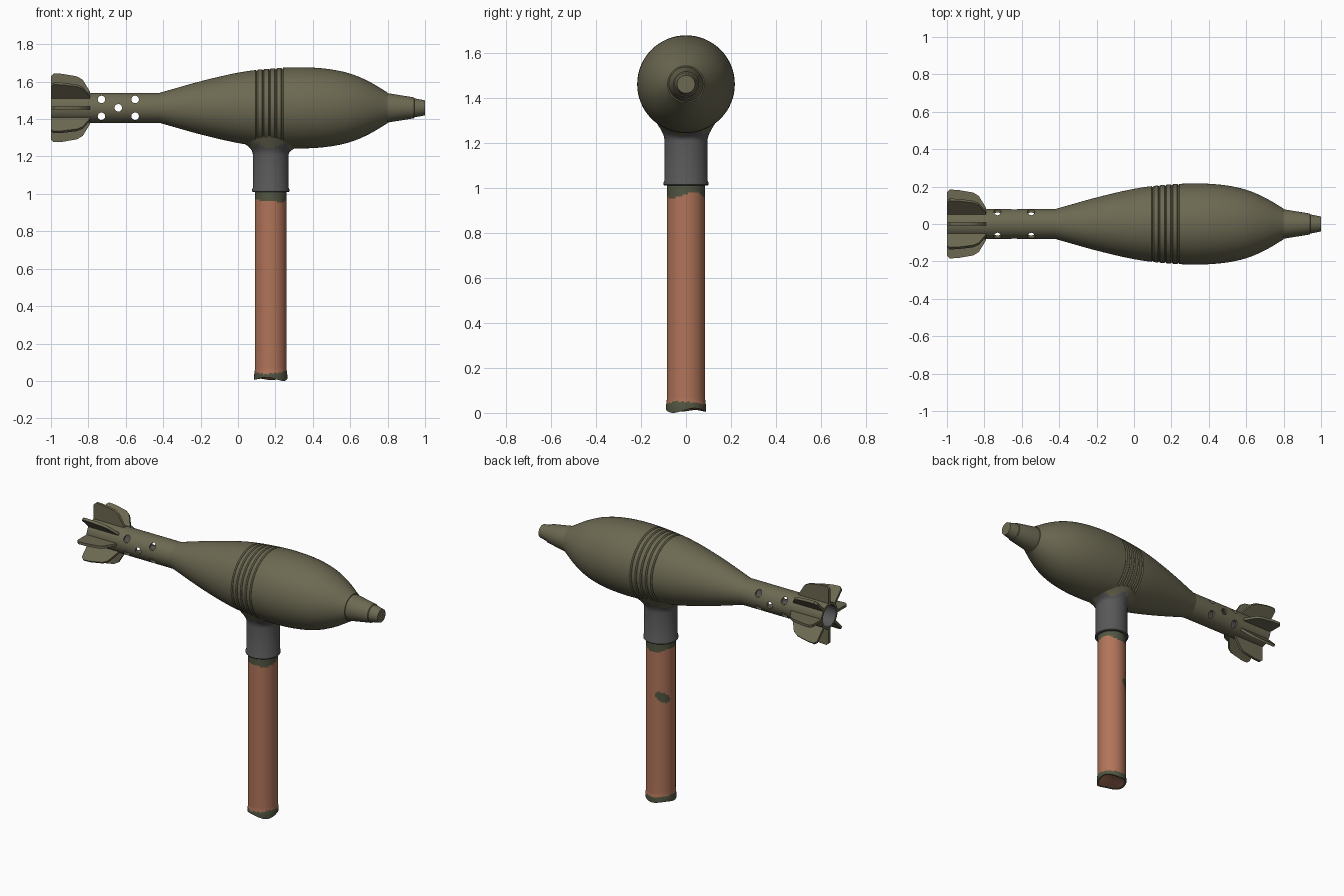
import bpy, bmesh, math
from mathutils import Vector, Matrix

if "Cube" in bpy.data.objects:
    bpy.data.objects.remove(bpy.data.objects["Cube"])

AXIS_Z, HX, N = 1.46, 0.175, 64      # shell axis height, handle x, segments


def material(name, rgb):
    m = bpy.data.materials.new(name)
    m.diffuse_color = (*rgb, 1)
    m.use_nodes = True
    m.node_tree.nodes["Principled BSDF"].inputs["Base Color"].default_value = m.diffuse_color
    return m


olive = material("olive green", (0.150, 0.140, 0.084))
grey = material("steel grey", (0.098, 0.098, 0.098))
wood = material("reddish wood", (0.440, 0.176, 0.102))
paint = material("dark green paint", (0.084, 0.093, 0.054))


def finish(name, bm, mats, rule=None, angle=30):
    bmesh.ops.remove_doubles(bm, verts=bm.verts, dist=1e-5)
    bmesh.ops.recalc_face_normals(bm, faces=bm.faces)
    if rule:
        for f in bm.faces:
            f.material_index = rule(f.calc_center_median())
    me = bpy.data.meshes.new(name)
    bm.to_mesh(me)
    bm.free()
    for m in mats:
        me.materials.append(m)
    ob = bpy.data.objects.new(name, me)
    bpy.context.collection.objects.link(ob)
    smooth(ob, angle)
    return ob


def smooth(ob, angle=30):
    bpy.ops.object.select_all(action='DESELECT')
    bpy.context.view_layer.objects.active = ob
    ob.select_set(True)
    bpy.ops.object.shade_smooth_by_angle(angle=math.radians(angle))


def skin(count, point, loop=False):
    """Surface of rings; point(i, angle) gives each vertex."""
    bm = bmesh.new()
    rings = [[bm.verts.new(point(i, math.tau * k / N)) for k in range(N)]
             for i in range(count)]
    for i in range(count if loop else count - 1):
        a, b = rings[i], rings[(i + 1) % count]
        for k in range(N):
            j = (k + 1) % N
            bm.faces.new((a[k], a[j], b[j], b[k]))
    return bm


def lathe_x(prof, loop=False):
    return skin(len(prof), lambda i, a: (prof[i][0], prof[i][1] * math.cos(a),
                AXIS_Z + prof[i][1] * math.sin(a)), loop)


def lathe_z(prof, loop=False):
    return skin(len(prof), lambda i, a: (HX + prof[i][1] * math.cos(a),
                prof[i][1] * math.sin(a), prof[i][0]), loop)


# Shell radius: smooth curve through a few stations
KEYS = [(-.42, .08), (-.2, .142), (0, .188), (.15, .208), (.33, .217),
        (.48, .208), (.6, .183), (.7, .141), (.8, .082)]


def radius(x):
    i = max(0, min(len(KEYS) - 2, sum(k[0] <= x for k in KEYS) - 1))

    def slope(j):
        a, b = KEYS[max(j - 1, 0)], KEYS[min(j + 1, len(KEYS) - 1)]
        return (b[1] - a[1]) / (b[0] - a[0])
    (x0, r0), (x1, r1) = KEYS[i], KEYS[i + 1]
    h = x1 - x0
    t = (x - x0) / h
    return ((2*t**3 - 3*t*t + 1) * r0 + (t**3 - 2*t*t + t) * h * slope(i)
            + (3*t*t - 2*t**3) * r1 + (t**3 - t*t) * h * slope(i + 1))


# Shell body with five grooves
stations = [(-.42 + 1.22 * i / 48, 0) for i in range(49)]
grooves = [.10 + .034 * k for k in range(5)]
stations = [s for s in stations if not .088 < s[0] < .248]
for g in grooves:
    stations += [(g - .006, 0), (g, .006), (g + .006, 0)]
prof = [(x, radius(x) - d) for x, d in sorted(stations)]
finish("shell_body", lathe_x([(-.42, 0)] + prof + [(.8, 0)]), [olive])

# Nose fuse
finish("nose_fuse", lathe_x([(.79, 0), (.79, .077), (.81, .077), (.94, .056),
                             (.943, .051), (1, .040), (1, 0)]), [olive])

# Hollow tail tube with drilled holes, grey inside
tube = finish("tail_tube", lathe_x([(-1, .066), (-1, .08), (-.41, .08), (-.41, .066)], True),
              [olive, grey],
              lambda c: int(math.hypot(c.y, c.z - AXIS_Z) < .07))
bm = bmesh.new()
for x, dz in ((-.73, .045), (-.73, -.045), (-.55, .045), (-.55, -.045), (-.64, 0)):
    bmesh.ops.create_cone(bm, cap_ends=True, segments=24, radius1=.02, radius2=.02, depth=.4,
                          matrix=Matrix.Translation((x, 0, AXIS_Z + dz)) @ Matrix.Rotation(math.pi / 2, 4, 'X'))
cutter = finish("hole_cutter", bm, [olive])
cutter.hide_render = True
mod = tube.modifiers.new("holes", 'BOOLEAN')
mod.operation, mod.solver, mod.object = 'DIFFERENCE', 'EXACT', cutter
bpy.context.view_layer.objects.active = tube
bpy.ops.object.modifier_apply(modifier="holes")
bpy.data.objects.remove(cutter)
smooth(tube)

# Eight tail fins
FIN = [(-1, .072), (-1, .17), (-.985, .184), (-.94, .182), (-.86, .168),
       (-.83, .15), (-.79, .085), (-.79, .072)]
for n in range(8):
    bm = bmesh.new()
    f = bm.faces.new([bm.verts.new((x, -.008, r)) for x, r in FIN])
    ext = bmesh.ops.extrude_face_region(bm, geom=[f])
    bmesh.ops.translate(bm, vec=(0, .016, 0),
                        verts=[v for v in ext["geom"] if isinstance(v, bmesh.types.BMVert)])
    bm.transform(Matrix.Translation((0, 0, AXIS_Z)) @ Matrix.Rotation(n * math.pi / 4, 4, 'X'))
    finish(f"tail_fin_{n + 1}", bm, [olive])

# Steel collar with rolled lip
finish("collar", lathe_z([(1.01, .08), (1.01, .096), (1.014, .1), (1.024, .1), (1.032, .096),
                          (1.225, .096), (1.225, .08)], True), [grey])


# Weld fillet flaring from the collar onto the shell
def weld_point(i, a):
    t = i / 8
    r = .096 + .048 * t ** 2.2
    x, y = HX + r * math.cos(a), r * math.sin(a)
    top = AXIS_Z - math.sqrt(radius(x) ** 2 - y * y) + .006
    bumps = .004 * math.sin(7 * a) * t * (1 - t)
    return x, y, 1.21 + (top - 1.21) * t + bumps


finish("weld_fillet", skin(9, weld_point), [grey, olive],
       lambda c: int(c.z > 1.237 + .012 * math.sin(5 * math.atan2(c.y, c.x - HX))
                     + .02 * abs(math.sin(math.atan2(c.y, c.x - HX)))), 50)

# Handle: wood with a painted top band, end band and one patch
ROWS = 120


def handle_point(i, a):
    if i == 0:
        return HX, 0, .022
    low = .011 + .007 * math.sin(3 * a + .5) + .004 * math.sin(2 * a)
    if i == 1:
        return HX + .074 * math.cos(a), .074 * math.sin(a), low + .003
    t = (i - 2) / ROWS
    z = low + (1.03 - low) * t
    r = .085 + .004 * max(0, min(1, (.06 - z) / .03))
    return HX + r * math.cos(a), r * math.sin(a), z


def handle_colour(c):
    a = math.atan2(c.y, c.x - HX)
    rad = math.hypot(c.y, c.x - HX)
    if rad < .07:
        return 0
    u, v = (a - math.radians(132)) * .085, c.z - .67
    v -= .35 * -u
    patch = (u / .046) ** 2 + (v / .03) ** 2 < 1
    top = c.z > .965 + .010 * math.sin(2 * a + 1) + .006 * math.sin(3 * a)
    bottom = c.z < .045 + .006 * math.sin(2 * a + 2)
    return int(patch or top or bottom)


finish("handle", skin(ROWS + 3, handle_point), [wood, paint], handle_colour, 40)

# Rest the lowest point exactly on the ground
handle = bpy.data.objects["handle"]
low = min(v.co.z for v in handle.data.vertices)
for v in handle.data.vertices:
    if v.co.z < .5:
        v.co.z -= low * (1 - v.co.z / .5)
